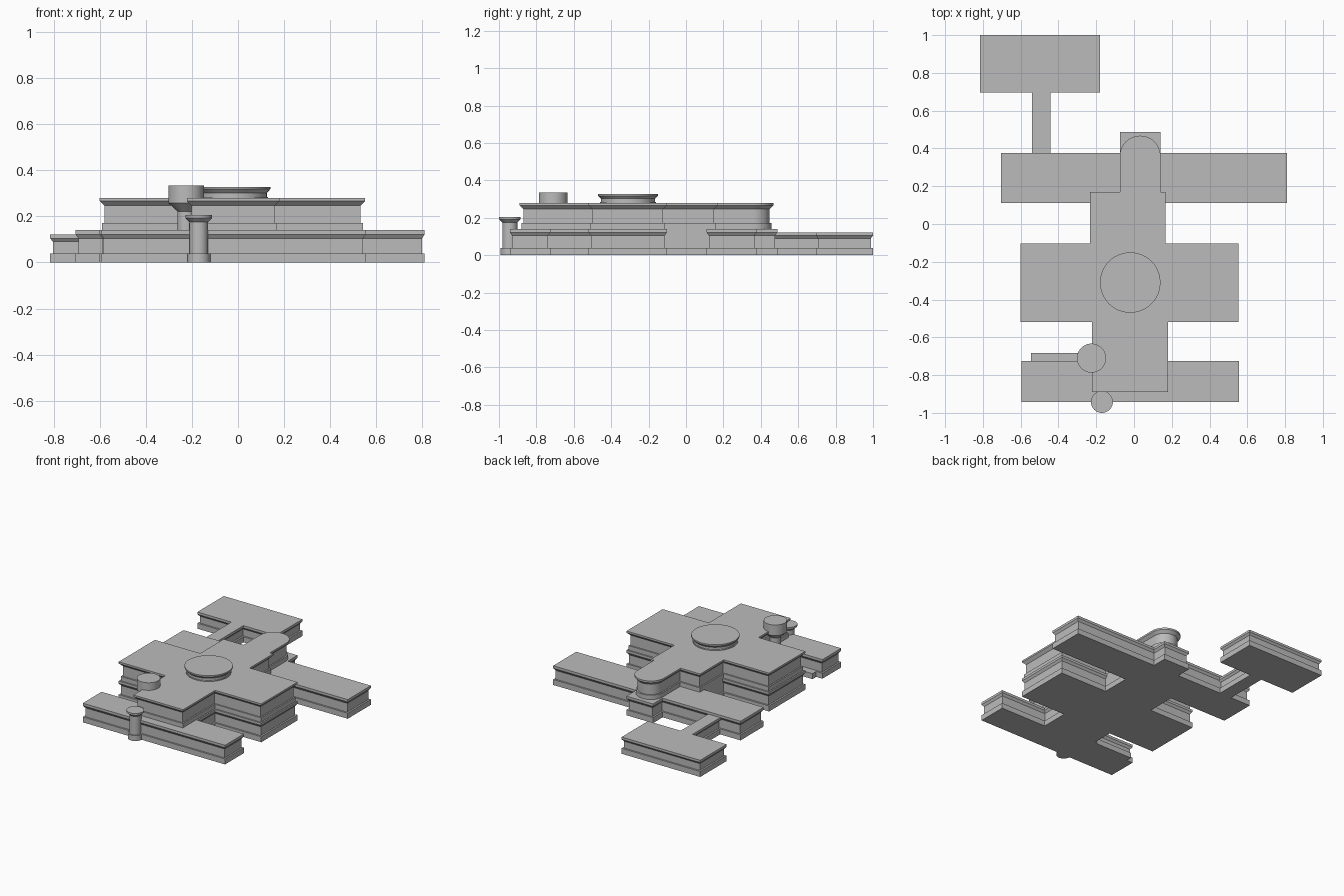
import bpy, bmesh, math

if "Cube" in bpy.data.objects:
    bpy.data.objects.remove(bpy.data.objects["Cube"])

stone = bpy.data.materials.new("grey_stone")
stone.diffuse_color = (0.5, 0.5, 0.5, 1)
stone.use_nodes = True
stone.node_tree.nodes["Principled BSDF"].inputs["Base Color"].default_value = stone.diffuse_color


def finish(name, bm, smooth=False):
    bmesh.ops.recalc_face_normals(bm, faces=bm.faces)
    mesh = bpy.data.meshes.new(name)
    bm.to_mesh(mesh)
    bm.free()
    mesh.materials.append(stone)
    ob = bpy.data.objects.new(name, mesh)
    bpy.context.collection.objects.link(ob)
    if smooth:
        bpy.ops.object.select_all(action='DESELECT')
        ob.select_set(True)
        bpy.context.view_layer.objects.active = ob
        bpy.ops.object.shade_smooth_by_angle(angle=math.radians(30))
    return ob


def inset(pts, d):
    """Mitred inward offset of a counter-clockwise outline."""
    out = []
    for i, (x, y) in enumerate(pts):
        (ax, ay), (bx, by) = pts[i - 1], pts[(i + 1) % len(pts)]
        l1, l2 = math.hypot(x - ax, y - ay), math.hypot(bx - x, by - y)
        n1 = ((ay - y) / l1, (x - ax) / l1)
        n2 = ((y - by) / l2, (bx - x) / l2)
        k = d / (1 + n1[0] * n2[0] + n1[1] * n2[1])
        out.append((x + k * (n1[0] + n2[0]), y + k * (n1[1] + n2[1])))
    return out


def storey(name, outline, profile, smooth=False):
    """Wall and cornice profile (inset, z) swept round an outline, capped."""
    bm = bmesh.new()
    rings = [[bm.verts.new((x, y, z)) for x, y in inset(outline, d)]
             for d, z in profile]
    n = len(outline)
    for lo, hi in zip(rings, rings[1:]):
        for i in range(n):
            j = (i + 1) % n
            bm.faces.new((lo[i], lo[j], hi[j], hi[i]))
    bm.faces.new(rings[0][::-1])
    bm.faces.new(rings[-1])
    return finish(name, bm, smooth)


def arc(cx, cy, r, a0, a1, n):
    return [(cx + r * math.cos(math.radians(a0 + (a1 - a0) * i / n)),
             cy + r * math.sin(math.radians(a0 + (a1 - a0) * i / n)))
            for i in range(n + 1)]


def rounded(name, cx, cy, profile, n=48):
    """Turned part from (radius, z) pairs."""
    ring = arc(cx, cy, 1, 0, 360, n)[:-1]
    # circle edges are flat, so correct the inset to reach the exact radius
    c = math.cos(math.pi / n)
    return storey(name, ring, [((1 - r) * c, z) for r, z in profile], True)


def box(x0, x1, y0, y1):
    return [(x0, y0), (x1, y0), (x1, y1), (x0, y1)]


ground = [(0, 0), (0, .04), (.012, .04), (.012, .105), (0, .122), (0, .14)]
low = [(0, 0), (0, .04), (.012, .04), (.012, .09), (0, .105), (0, .122)]
upper = [(.01, .139), (.01, .172), (.02, .172), (.02, .247), (0, .267), (0, .28)]

# Ground floor: front bar joined to the cross block
storey("front_ground_floor", [
    (-.595, -.942), (.555, -.942), (.555, -.725), (.18, -.725), (.18, -.52),
    (.552, -.52), (.552, -.102), (-.60, -.102), (-.60, -.52), (-.222, -.52),
    (-.222, -.725), (-.595, -.725)], ground)

# Ground floor: back bar with the porch
storey("back_ground_floor", [
    (-.705, .11), (.81, .11), (.81, .377), (.14, .377), (.14, .488),
    (-.075, .488), (-.075, .377), (-.705, .377)], ground)

# Plain neck between the two ground floor halves
storey("neck", box(-.234, .166, -.13, .14),
       [(0, 0), (0, .04), (.012, .04), (.012, .14)])

# Lower detached wing and its passage
storey("back_wing", [
    (-.54, .36), (-.443, .36), (-.443, .695), (-.18, .695), (-.18, 1.0),
    (-.815, 1.0), (-.815, .695), (-.54, .695)], low)

# Upper floor with a round back end
storey("upper_floor", [
    (-.222, -.89), (.18, -.89), (.18, -.52), (.552, -.52), (.552, -.102),
    (.166, -.102), (.166, .17), (.14, .17)]
    + arc(.0325, .36, .1075, 0, 180, 24)
    + [(-.075, .17), (-.234, .17), (-.234, -.102), (-.60, -.102),
       (-.60, -.52), (-.222, -.52)], upper, True)

# Round roof lantern
rounded("roof_lantern", -.02, -.31,
        [(.15, .279), (.15, .285), (.145, .285), (.145, .302), (.16, .318), (.16, .328)])

# Water tower on a stem, with a low step beside it
rounded("tower", -.225, -.71,
        [(.038, 0), (.038, .222), (.077, .258), (.077, .335)])
storey("side_step", box(-.545, -.2, -.735, -.682), [(0, 0), (0, .04)])

# Front pillar
rounded("front_pillar", -.17, -.942,
        [(.05, 0), (.05, .04), (.04, .04), (.04, .175), (.058, .192), (.058, .205)])
